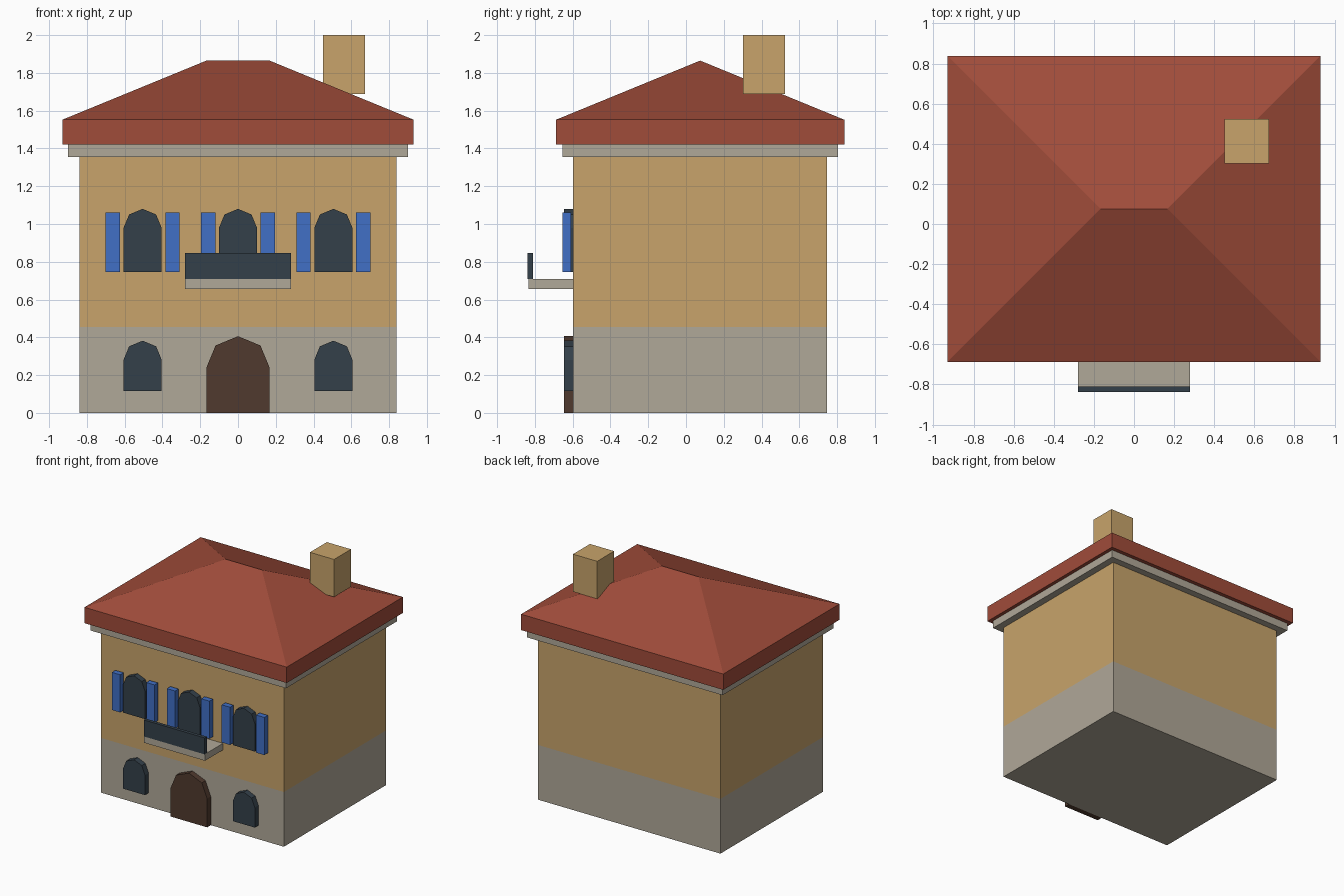
import bpy
import bmesh
from math import cos, sin, pi

cube = bpy.data.objects.get("Cube")
if cube:
    bpy.data.objects.remove(cube, do_unlink=True)


def linear(c):
    c /= 255
    return c / 12.92 if c <= 0.04045 else ((c + 0.055) / 1.055) ** 2.4


def material(name, *srgb):
    m = bpy.data.materials.new(name)
    m.use_nodes = True
    colour = (*[linear(c) for c in srgb], 1)
    m.diffuse_color = colour
    m.node_tree.nodes["Principled BSDF"].inputs["Base Color"].default_value = colour
    return m


OCHRE = material("ochre plaster", 200, 164, 107)
STONE = material("grey stone", 176, 168, 152)
TILE = material("terracotta", 160, 76, 58)
BLUE = material("shutter blue", 65, 112, 198)
GLASS = material("dark slate", 52, 64, 74)
WOOD = material("brown wood", 80, 58, 46)

WALL = -0.597      # front wall plane
MID = 0.075        # centre of the house in y


def finish(name, bm, *mats):
    bmesh.ops.recalc_face_normals(bm, faces=bm.faces[:])
    me = bpy.data.meshes.new(name)
    bm.to_mesh(me)
    bm.free()
    for m in mats:
        me.materials.append(m)
    ob = bpy.data.objects.new(name, me)
    bpy.context.collection.objects.link(ob)
    return ob


def box_mesh(x, y, z):
    bm = bmesh.new()
    bmesh.ops.create_cube(bm, size=1)
    for v in bm.verts:
        v.co = [r[0] if c < 0 else r[1] for c, r in zip(v.co, (x, y, z))]
    return bm


def box(name, x, y, z, mat):
    return finish(name, box_mesh(x, y, z), mat)


def arch(name, cx, half, z0, spring, mat):
    """Round-headed panel standing proud of the front wall."""
    pts = [(cx - half, z0), (cx + half, z0)]
    pts += [(cx + half * cos(i * pi / 4), spring + half * sin(i * pi / 4)) for i in range(5)]
    bm = bmesh.new()
    face = bm.faces.new([bm.verts.new((x, WALL - 0.048, z)) for x, z in pts])
    ext = bmesh.ops.extrude_face_region(bm, geom=[face], use_keep_orig=True)
    for v in ext["geom"]:
        if isinstance(v, bmesh.types.BMVert):
            v.co.y = WALL
    return finish(name, bm, mat)


# Walls, split into stone ground floor and plastered upper floor
bm = box_mesh((-0.84, 0.84), (WALL, 2 * MID - WALL), (0, 1.36))
bmesh.ops.bisect_plane(bm, geom=bm.verts[:] + bm.edges[:] + bm.faces[:],
                       plane_co=(0, 0, 0.455), plane_no=(0, 0, 1))
for f in bm.faces:
    f.material_index = 1 if f.calc_center_median().z < 0.455 else 0
finish("walls", bm, OCHRE, STONE)

# Cornice
box("cornice", (-0.9, 0.9), (MID - 0.73, MID + 0.73), (1.355, 1.42), STONE)

# Hipped roof: eaves slab with its top drawn in to a ridge
bm = box_mesh((-0.93, 0.93), (MID - 0.763, MID + 0.763), (1.42, 1.552))
top = max(bm.faces, key=lambda f: f.calc_center_median().z)
ext = bmesh.ops.extrude_face_region(bm, geom=[top])
bm.faces.remove(top) if top.is_valid else None
for v in ext["geom"]:
    if isinstance(v, bmesh.types.BMVert):
        v.co = (0.167 if v.co.x > 0 else -0.167, MID, 1.865)
bmesh.ops.remove_doubles(bm, verts=bm.verts[:], dist=0.001)
finish("roof", bm, TILE)

# Chimney
box("chimney", (0.45, 0.672), (0.302, 0.524), (1.688, 2.0), OCHRE)

# Door and windows, with a pair of shutters on each upper window
arch("door", 0, 0.168, 0, 0.238, WOOD)
for label, cx in (("right", -0.505), ("middle", 0), ("left", 0.505)):
    arch(label + "_upper_window", cx, 0.101, 0.747, 0.979, GLASS)
    if cx:
        arch(label + "_lower_window", cx, 0.101, 0.115, 0.281, GLASS)
    for side, s in (("right", -1), ("left", 1)):
        mid = cx + s * 0.158
        box(f"{label}_window_{side}_shutter", (mid - 0.038, mid + 0.038),
            (-0.655, -0.609), (0.747, 1.06), BLUE)

# Balcony
box("balcony_floor", (-0.28, 0.28), (-0.833, WALL), (0.655, 0.71), STONE)
box("balcony_railing", (-0.28, 0.28), (-0.838, -0.81), (0.71, 0.847), GLASS)
